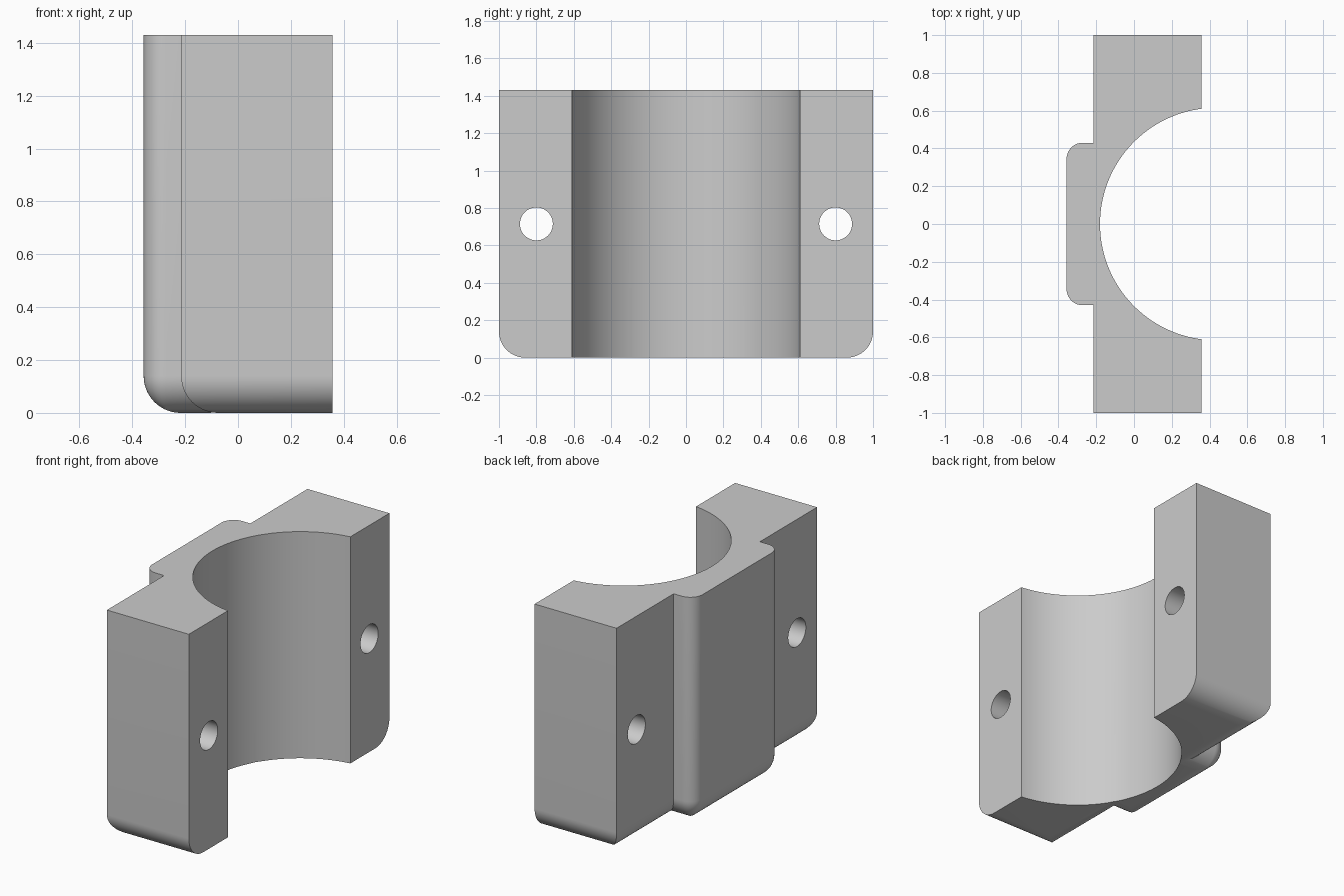
import bpy
import bmesh
import math
from mathutils import Matrix

if "Cube" in bpy.data.objects:
    bpy.data.objects.remove(bpy.data.objects["Cube"])

FRONT_X, BACK_X, BOSS_X = 0.357, -0.215, -0.357
HALF_Y, BOSS_Y, HEIGHT = 1.0, 0.43, 1.43
BASE_R, CORNER_R = 0.14, 0.085

grey = bpy.data.materials.new("plain grey")
grey.use_nodes = True
colour = (0.6, 0.6, 0.6, 1)
grey.diffuse_color = colour
grey.node_tree.nodes["Principled BSDF"].inputs["Base Color"].default_value = colour


def finish(bm, name):
    bmesh.ops.recalc_face_normals(bm, faces=bm.faces)
    mesh = bpy.data.meshes.new(name)
    bm.to_mesh(mesh)
    bm.free()
    mesh.materials.append(grey)
    obj = bpy.data.objects.new(name, mesh)
    bpy.context.collection.objects.link(obj)
    return obj


def outline(d):
    """Plan of the bracket, with all but the open side moved inward by d."""
    half = [(FRONT_X, HALF_Y - d), (BACK_X + d, HALF_Y - d), (BACK_X + d, BOSS_Y - d)]
    inset = max(CORNER_R, d)
    radius = inset - d
    for i in range(11):
        a = math.radians(90 + 9 * i)
        half.append((BOSS_X + inset + radius * math.cos(a),
                     BOSS_Y - inset + radius * math.sin(a)))
    return half + [(x, -y) for x, y in reversed(half)]


# Clamp body: stacked outlines that round the bottom edge
levels = []
steps = 14
for i in range(steps + 1):
    t = math.pi / 2 * i / steps
    levels.append((BASE_R * (1 - math.sin(t)), BASE_R * (1 - math.cos(t))))
levels.append((0, HEIGHT))

bm = bmesh.new()
rings = [[bm.verts.new((x, y, z)) for x, y in outline(d)] for d, z in levels]
for low, high in zip(rings, rings[1:]):
    for j in range(len(low)):
        k = (j + 1) % len(low)
        bm.faces.new((low[j], low[k], high[k], high[j]))
bm.faces.new(rings[0])
bm.faces.new(rings[-1])
bmesh.ops.remove_doubles(bm, verts=bm.verts, dist=1e-5)
body = finish(bm, "clamp_body")


def cut(name, radius, depth, location, axis, segments):
    """Cut a round hole through the body."""
    turn = Matrix.Rotation(math.pi / 2, 4, "Y") if axis == "X" else Matrix()
    bm = bmesh.new()
    bmesh.ops.create_cone(bm, cap_ends=True, segments=segments, radius1=radius,
                          radius2=radius, depth=depth,
                          matrix=Matrix.Translation(location) @ turn)
    cutter = finish(bm, name)
    cutter.hide_render = True
    cutter.hide_set(True)
    mod = body.modifiers.new(name, "BOOLEAN")
    mod.operation = "DIFFERENCE"
    mod.solver = "EXACT"
    mod.object = cutter
    bpy.context.view_layer.objects.active = body
    bpy.ops.object.modifier_apply(modifier=name)
    bpy.data.objects.remove(cutter)


# Pipe bore and the two bolt holes
cut("pipe_bore", 0.615, 4, (0.435, 0, HEIGHT / 2), "Z", 128)
for side in (-1, 1):
    cut("bolt_hole", 0.088, 2, (0, 0.8 * side, HEIGHT / 2), "X", 48)

bpy.ops.object.select_all(action="DESELECT")
body.select_set(True)
bpy.context.view_layer.objects.active = body
bpy.ops.object.shade_smooth_by_angle(angle=math.radians(25))
